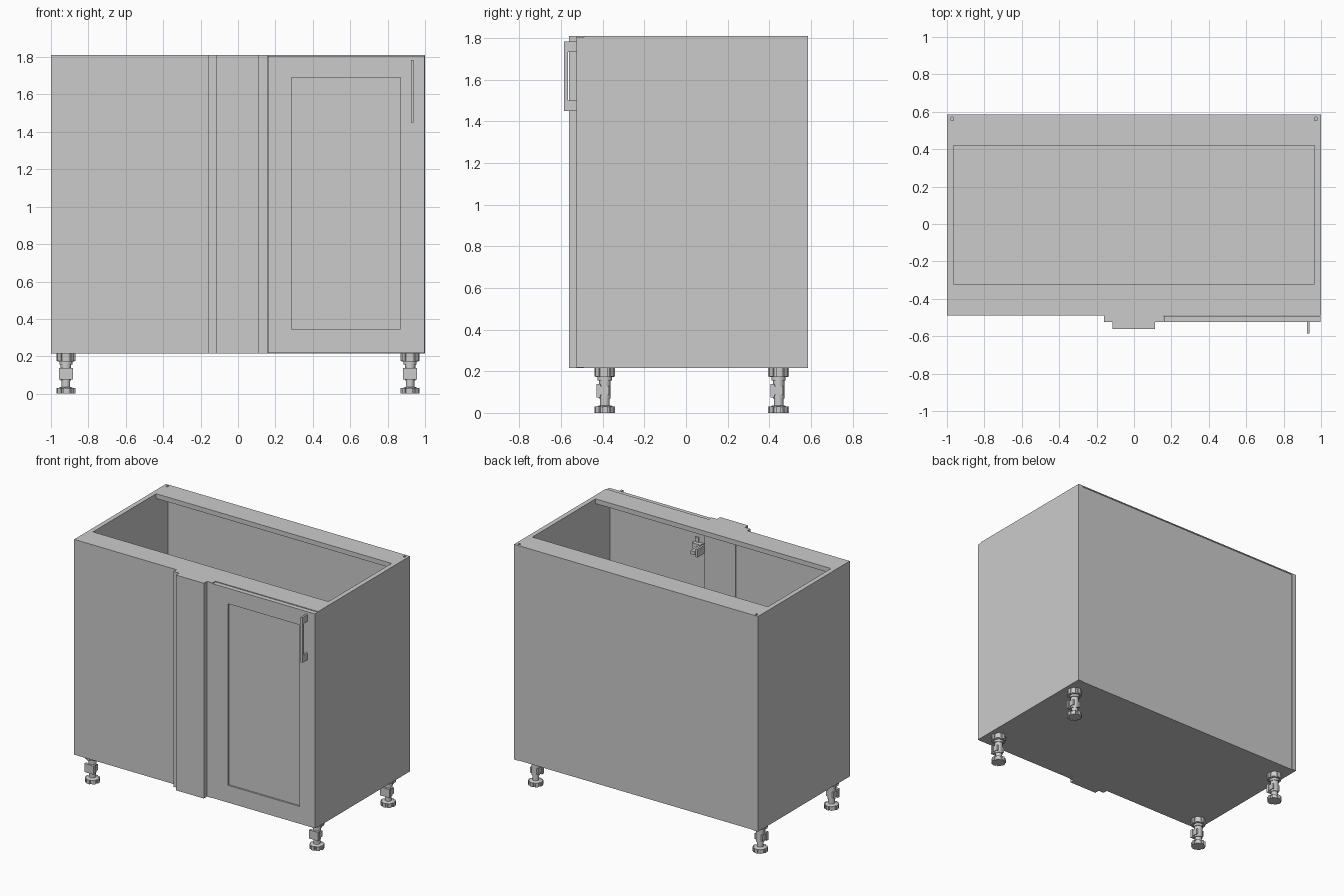
import bpy, bmesh, math
from mathutils import Matrix, Vector

if "Cube" in bpy.data.objects:
    bpy.data.objects.remove(bpy.data.objects["Cube"])


def finish(name, bm):
    bmesh.ops.recalc_face_normals(bm, faces=bm.faces)
    me = bpy.data.meshes.new(name)
    bm.to_mesh(me)
    bm.free()
    ob = bpy.data.objects.new(name, me)
    bpy.context.collection.objects.link(ob)
    return ob


def add_box(bm, x0, x1, y0, y1, z0, z1):
    m = Matrix.Translation(((x0 + x1) / 2, (y0 + y1) / 2, (z0 + z1) / 2))
    m = m @ Matrix.Diagonal((x1 - x0, y1 - y0, z1 - z0, 1))
    return bmesh.ops.create_cube(bm, size=1, matrix=m)["verts"]


def boxes(name, *dims):
    bm = bmesh.new()
    for d in dims:
        add_box(bm, *d)
    return finish(name, bm)


def add_cyl(bm, r0, r1, z0, z1, x=0, y=0, n=24):
    bmesh.ops.create_cone(bm, cap_ends=True, segments=n, radius1=r0, radius2=r1,
                          depth=z1 - z0, matrix=Matrix.Translation((x, y, (z0 + z1) / 2)))


B, T = 0.215, 1.81      # carcass bottom and top
F = -0.49               # carcass front plane
t = 0.035               # board thickness

# Side panels with a small fitting hole drilled in the top rear corner
for s, side in ((-1, "left"), (1, "right")):
    xs = sorted((s * 1.0, s * (1 - t)))
    panel = boxes(side + "_side_panel", (*xs, F, 0.585, B, T))
    bm = bmesh.new()
    add_cyl(bm, 0.01, 0.01, T - 0.06, T + 0.02, s * 0.972, 0.562, 16)
    cutter = finish("hole_cutter", bm)
    mod = panel.modifiers.new("hole", 'BOOLEAN')
    mod.object, mod.solver = cutter, 'EXACT'
    bpy.context.view_layer.objects.active = panel
    bpy.ops.object.modifier_apply(modifier=mod.name)
    bpy.data.objects.remove(cutter)

# Carcass boards
xi = 1 - t
boxes("floor_panel", (-xi, xi, F, 0.56, B, B + t))
boxes("back_panel", (-xi, xi, 0.56, 0.58, B, T - 0.008))
boxes("rear_top_rail", (-xi, xi, 0.42, 0.56, T - t, T), (-xi, xi, 0.56, 0.585, T - 0.008, T))
boxes("front_top_rail", (-xi, xi, F, -0.32, T - t, T))
boxes("blind_panel", (-xi, -0.09, F, F + t, B + t, T - t))
boxes("centre_post", (-0.09, 0.165, F, F + t + 0.005, B + t, T - t))

# Stepped filler at the middle of the front
boxes("filler_back_strip", (-0.16, 0.157, -0.525, F, B, T))
boxes("filler_front_strip", (-0.115, 0.113, -0.562, -0.525, B, T))

# Door with a shallow recessed field
bm = bmesh.new()
add_box(bm, 0.16, 0.998, -0.525, F - 0.001, B + 0.002, T - 0.005)
for co, no in (((0.285, 0, 0), (1, 0, 0)), ((0.87, 0, 0), (1, 0, 0)),
               ((0, 0, 0.345), (0, 0, 1)), ((0, 0, 1.69), (0, 0, 1))):
    bmesh.ops.bisect_plane(bm, geom=bm.verts[:] + bm.edges[:] + bm.faces[:],
                           plane_co=co, plane_no=no)
bm.normal_update()
field = [f for f in bm.faces if f.normal.y < -0.9 and
         (f.calc_center_median() - Vector((0.5775, -0.525, 1.0175))).length < 0.05]
new = bmesh.ops.extrude_face_region(bm, geom=field)
bmesh.ops.delete(bm, geom=[f for f in field if f.is_valid], context='FACES')
bmesh.ops.translate(bm, vec=(0, 0.012, 0),
                    verts=[v for v in new["geom"] if isinstance(v, bmesh.types.BMVert)])
finish("door", bm)

# Bar handle: two mounting blocks joined by a thin grip
boxes("door_handle",
      (0.924, 0.938, -0.585, -0.525, 1.735, 1.785),
      (0.924, 0.938, -0.585, -0.525, 1.45, 1.50),
      (0.924, 0.938, -0.585, -0.568, 1.50, 1.735))

# Hinges between the post and the door
for name, z in (("upper_hinge", 1.6), ("lower_hinge", 0.43)):
    bm = bmesh.new()
    add_box(bm, 0.165, 0.18, -0.485, -0.37, z - 0.03, z + 0.03)
    add_box(bm, 0.18, 0.215, -0.46, -0.36, z - 0.013, z + 0.013)
    add_box(bm, 0.20, 0.27, -0.49, -0.455, z - 0.02, z + 0.02)
    add_box(bm, 0.235, 0.265, F, -0.482, z - 0.055, z + 0.055)
    finish(name, bm)

# Adjustable feet
for sx, xn in ((-1, "left"), (1, "right")):
    for y, yn in ((-0.39, "front"), (0.445, "rear")):
        bm = bmesh.new()
        add_cyl(bm, 0.044, 0.044, 0, 0.028)
        add_cyl(bm, 0.044, 0.028, 0.028, 0.036)
        add_cyl(bm, 0.023, 0.023, 0.036, 0.07)
        add_cyl(bm, 0.028, 0.028, 0.07, 0.165)
        add_cyl(bm, 0.034, 0.034, 0.155, 0.175)
        add_cyl(bm, 0.045, 0.045, 0.172, B)
        for i in range(8):       # grip ribs on foot and socket
            rot = Matrix.Rotation(i * math.pi / 4, 4, 'Z')
            for z0, z1 in ((0.0, 0.03), (0.175, B)):
                bmesh.ops.transform(bm, matrix=rot,
                                    verts=add_box(bm, 0.038, 0.05, -0.012, 0.012, z0, z1))
        add_box(bm, -0.038, 0.038, -0.04, -0.02, 0.075, 0.138)   # plinth clip
        add_box(bm, -0.032, 0.032, -0.02, 0.02, 0.085, 0.128)
        bmesh.ops.translate(bm, verts=bm.verts, vec=(sx * 0.92, y, 0))
        ob = finish(f"{yn}_{xn}_foot", bm)
        bpy.ops.object.select_all(action='DESELECT')
        ob.select_set(True)
        bpy.context.view_layer.objects.active = ob
        bpy.ops.object.shade_smooth_by_angle(angle=math.radians(30))
